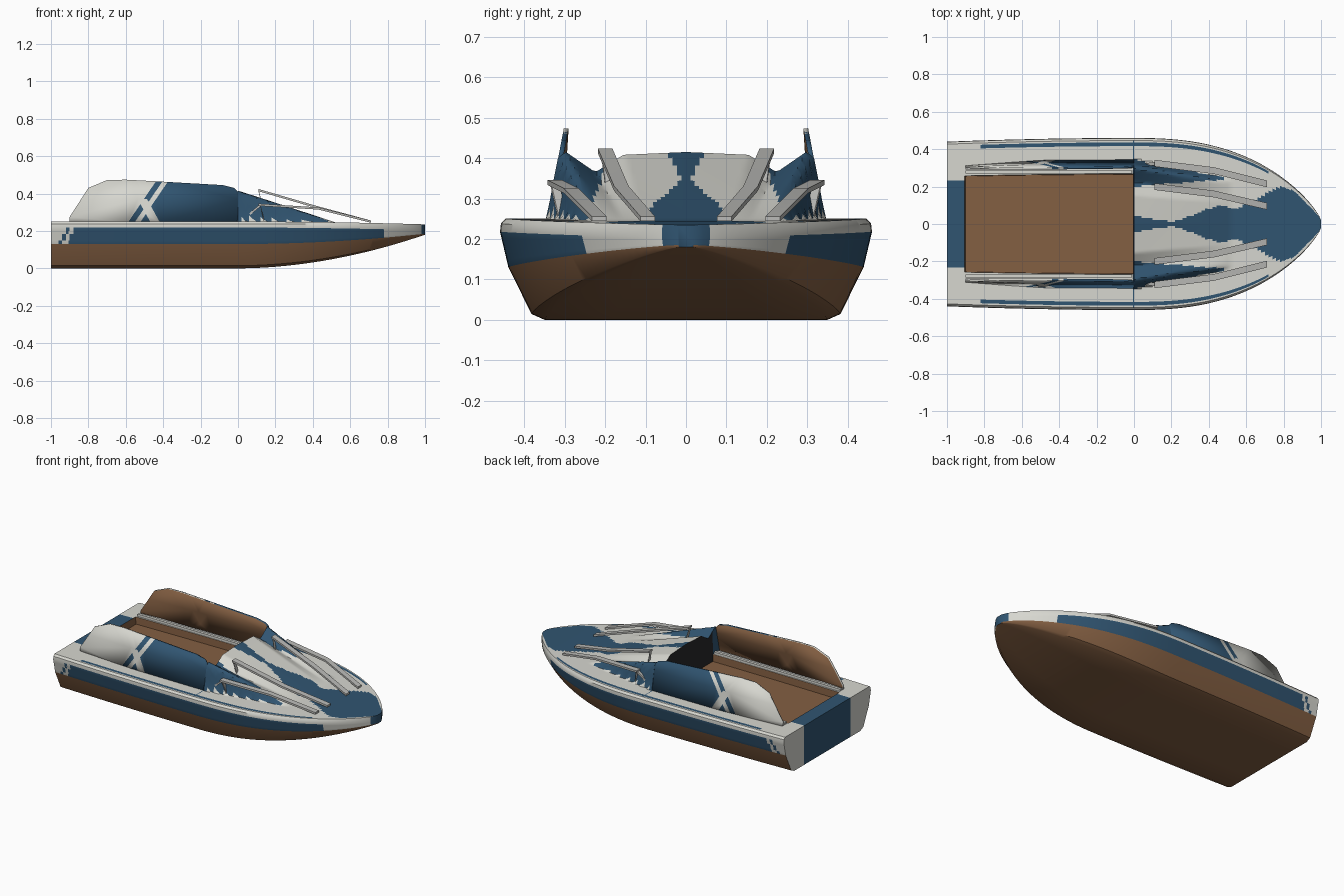
import bpy, bmesh, math
from mathutils import Vector

if "Cube" in bpy.data.objects:
    bpy.data.objects.remove(bpy.data.objects["Cube"])


def material(name, rgb):
    m = bpy.data.materials.new(name)
    m.use_nodes = True
    m.diffuse_color = (*rgb, 1)
    m.node_tree.nodes["Principled BSDF"].inputs["Base Color"].default_value = (*rgb, 1)
    return m


MATS = [material("white_paint", (0.68, 0.68, 0.63)), material("navy_paint", (0.03, 0.09, 0.165)),
        material("brown_paint", (0.23, 0.115, 0.055)), material("rail_grey", (0.5, 0.5, 0.48)),
        material("dark_interior", (0.02, 0.02, 0.022))]
WHITE, BLUE, BROWN, GREY, DARK = range(5)


def finish(bm, name, slots=MATS, angle=35):
    me = bpy.data.meshes.new(name)
    bm.to_mesh(me)
    bm.free()
    ob = bpy.data.objects.new(name, me)
    bpy.context.collection.objects.link(ob)
    for m in slots:
        me.materials.append(m)
    bpy.ops.object.select_all(action="DESELECT")
    ob.select_set(True)
    bpy.context.view_layer.objects.active = ob
    bpy.ops.object.shade_smooth_by_angle(angle=math.radians(angle))
    return ob


def grid(rows, colour, caps=False):
    """Skin a list of equal-length point rows; colour(centre, column) picks the slot."""
    bm = bmesh.new()
    vs = [[bm.verts.new(p) for p in r] for r in rows]
    for a, b in zip(vs, vs[1:]):
        for j in range(len(a) - 1):
            f = bm.faces.new((a[j], b[j], b[j + 1], a[j + 1]))
            f.material_index = colour(f.calc_center_median(), j)
    if caps:
        for r in (vs[0], vs[-1]):
            bm.faces.new(r[:-1]).material_index = colour(r[0].co, 0)
        bmesh.ops.remove_doubles(bm, verts=bm.verts, dist=1e-5)
        bmesh.ops.recalc_face_normals(bm, faces=bm.faces)
    return bm


def interp(x, pts):
    if x <= pts[0][0]:
        return pts[0][1]
    for (a, u), (b, v) in zip(pts, pts[1:]):
        if x <= b:
            return u + (v - u) * (x - a) / (b - a)
    return pts[-1][1]


def beam(x):
    """Half-width of the hull in plan."""
    return 0.46 - 0.02 * x * x if x < 0 else 0.02 + 0.44 * max(0, 1 - x ** 2.5) ** 0.8


def deck_z(x):
    return 0.25 - 0.015 * max(x, 0) ** 2


XS = sorted([i / 50 for i in range(-50, 51)] + [-0.905, -0.005, 0.99])


# Hull shell: rim, painted topsides, brown bottom
def hull_ring(x):
    b, top = beam(x), deck_z(x)
    fx = max(x, 0)
    zb, border = 0.18 * fx ** 1.9, 0.13 + 0.055 * fx ** 2
    half = [(0.97, top), (0.995, top - 0.012), (1, top - 0.032)]
    half += [(1 - 0.045 * k / 5, top - 0.032 + (border - top + 0.032) * k / 5) for k in range(1, 6)]
    half += [(0.83, zb + (border - zb) * 0.11), (0.76, zb), (0.4, zb)]
    return [(x, t * b, z) for t, z in half] + [(x, -t * b, z) for t, z in reversed(half)]


RING = len(hull_ring(0))


def hull_colour(c, j):
    k = min(j, RING - 2 - j)
    if k > 6:
        return BROWN
    if c.x > 0.985:
        return BLUE
    if k < 2:
        return WHITE
    s = c.x - 0.5 * (c.z - 0.13)
    if s < -0.96 or -0.935 < s < -0.915 or c.x > 0.78:
        return WHITE
    return BLUE


bm = grid([hull_ring(x) for x in XS], hull_colour)
bm.verts.ensure_lookup_table()
bow = bm.faces.new(list(bm.verts)[-RING:])
bow.material_index = BLUE
bow.normal_update()
if bow.normal.x < 0:
    bow.normal_flip()
finish(bm, "hull")


def cut(bm, co, no):
    bmesh.ops.bisect_plane(bm, geom=bm.verts[:] + bm.edges[:] + bm.faces[:], plane_co=co, plane_no=no)


# Transom with a broad centre band
bm = bmesh.new()
bm.faces.new([bm.verts.new(p) for p in hull_ring(-1)])
for y in (-0.235, 0.235):
    cut(bm, (-1, y, 0), (0, 1, 0))
for f in bm.faces:
    f.normal_update()
    if f.normal.x > 0:
        f.normal_flip()
    f.material_index = BLUE if abs(f.calc_center_median().y) < 0.2 else WHITE
finish(bm, "transom")

# Deck, raised fore hood and sunken cockpit in one height field
WELL = 0.575
half = [WELL * k / 24 for k in range(25)] + [0.58 + 0.39 * k / 18 for k in range(19)]
TS = [-t for t in reversed(half[1:])] + half
HOOD = [(0, 0.165), (0.45, 0.158), (0.65, 0.115), (0.86, 0.165), (0.92, 0.15), (1, 0)]


def hood_width(x):
    return 0.345 - 0.2 * x


def deck_point(x, t):
    y, z = t * beam(x), deck_z(x)
    if -0.9 <= x <= -0.005 and abs(t) <= WELL + 1e-6:
        z = 0.205
    elif 0 <= x < 0.52:
        z += interp(abs(y) / hood_width(x), HOOD) * (1 - x / 0.52)
    return (x, y, z)


CENTRE = [(0, 0.045), (0.21, 0.01), (0.45, 0.1), (0.55, 0.08), (0.78, 0.2), (0.86, 0.175), (1, 0.03)]


def deck_colour(c, j):
    x, y = c.x, abs(c.y)
    t = y / beam(x)
    if -0.005 < x < 0:
        return DARK if t < 0.58 else BLUE
    if x < -0.9025:
        return BLUE if y < 0.235 else WHITE
    if x < 0 and t < 0.579:
        return BROWN
    if 0.895 < t < 0.955 and -0.82 < x < 0.72:
        return BLUE
    if x > 0 and y < interp(x, CENTRE):
        return BLUE
    if 0 < x < 0.47 and 0.2 + 0.08 * x < y < hood_width(x):
        return BLUE
    return WHITE


finish(grid([[deck_point(x, t) for t in TS] for x in XS], deck_colour), "deck_and_cockpit")

# Side screens: painted outside, brown inside
OUTLINE = [(-0.9, 0.245), (-0.9, 0.275), (-0.8, 0.43), (-0.7, 0.472), (-0.6, 0.474), (-0.45, 0.466),
           (-0.08, 0.445), (-0.02, 0.43), (0, 0.41), (0, 0.245), (-0.5, 0.245)]


def screen_colour(x, z):
    s, q = x - 0.68 * (z - 0.25), x + 0.55 * (z - 0.25)
    if s < -0.585 or -0.55 < s < -0.52 or (-0.47 < q < -0.42 and z < 0.37):
        return WHITE
    return BLUE


for side, label in ((1, "left"), (-1, "right")):
    bm = bmesh.new()
    bm.faces.new([bm.verts.new((x, 0, z)) for x, z in OUTLINE])
    for s in (-0.585, -0.55, -0.52):
        cut(bm, (s, 0, 0.25), (1, 0, -0.68))
    for q in (-0.47, -0.42):
        cut(bm, (q, 0, 0.25), (1, 0, 0.55))
    cut(bm, (0, 0, 0.37), (0, 0, 1))
    for f in bm.faces:
        c = f.calc_center_median()
        f.material_index = screen_colour(c.x, c.z)
    for v in bm.verts:
        base = interp(v.co.x, [(-0.9, 0.312), (-0.5, 0.342), (0, 0.345)])
        v.co.y = side * (base + (0.302 - base) * (v.co.z - 0.245) / 0.23)
    for f in bm.faces:
        f.normal_update()
        if f.normal.y * side < 0:
            f.normal_flip()
    ob = finish(bm, label + "_side_screen", MATS[:3])
    mod = ob.modifiers.new("thickness", "SOLIDIFY")
    mod.thickness = 0.012
    mod.offset = -1
    mod.material_offset = 2


# Flat bars: coamings, bow rails and their struts
def bar(name, pts, width, thick, colour):
    rows = []
    for p in pts:
        p, w, h = Vector(p), width / 2, thick / 2
        rows.append([p + Vector((0, a * w, b * h)) for a, b in ((-1, -1), (1, -1), (1, 1), (-1, 1), (-1, -1))])
    finish(grid(rows, lambda c, j: colour, caps=True), name)


for s, label in ((1, "left_"), (-1, "right_")):
    bar(label + "coaming", [(-0.9, s * 0.278, 0.256), (-0.01, s * 0.278, 0.256)], 0.018, 0.018, WHITE)
    bar(label + "inner_ledge", [(-0.9, s * 0.3, 0.254), (-0.01, s * 0.305, 0.254)], 0.016, 0.01, GREY)
    bar(label + "inner_rail", [(0.11, s * 0.2, 0.418), (0.43, s * 0.16, 0.325), (0.71, s * 0.095, 0.25)],
        0.036, 0.012, GREY)
    bar(label + "outer_rail", [(0.11, s * 0.325, 0.34), (0.43, s * 0.285, 0.32), (0.71, s * 0.215, 0.25)],
        0.036, 0.012, GREY)
    bar(label + "inner_strut", [(0.11, s * 0.2, 0.415), (0.15, s * 0.18, 0.26)], 0.02, 0.014, GREY)
    bar(label + "outer_strut", [(0.12, s * 0.325, 0.338), (0.14, s * 0.305, 0.25)], 0.02, 0.014, GREY)
    bar(label + "rear_brace", [(0.03, s * 0.31, 0.262), (0.12, s * 0.325, 0.338)], 0.018, 0.014, GREY)
